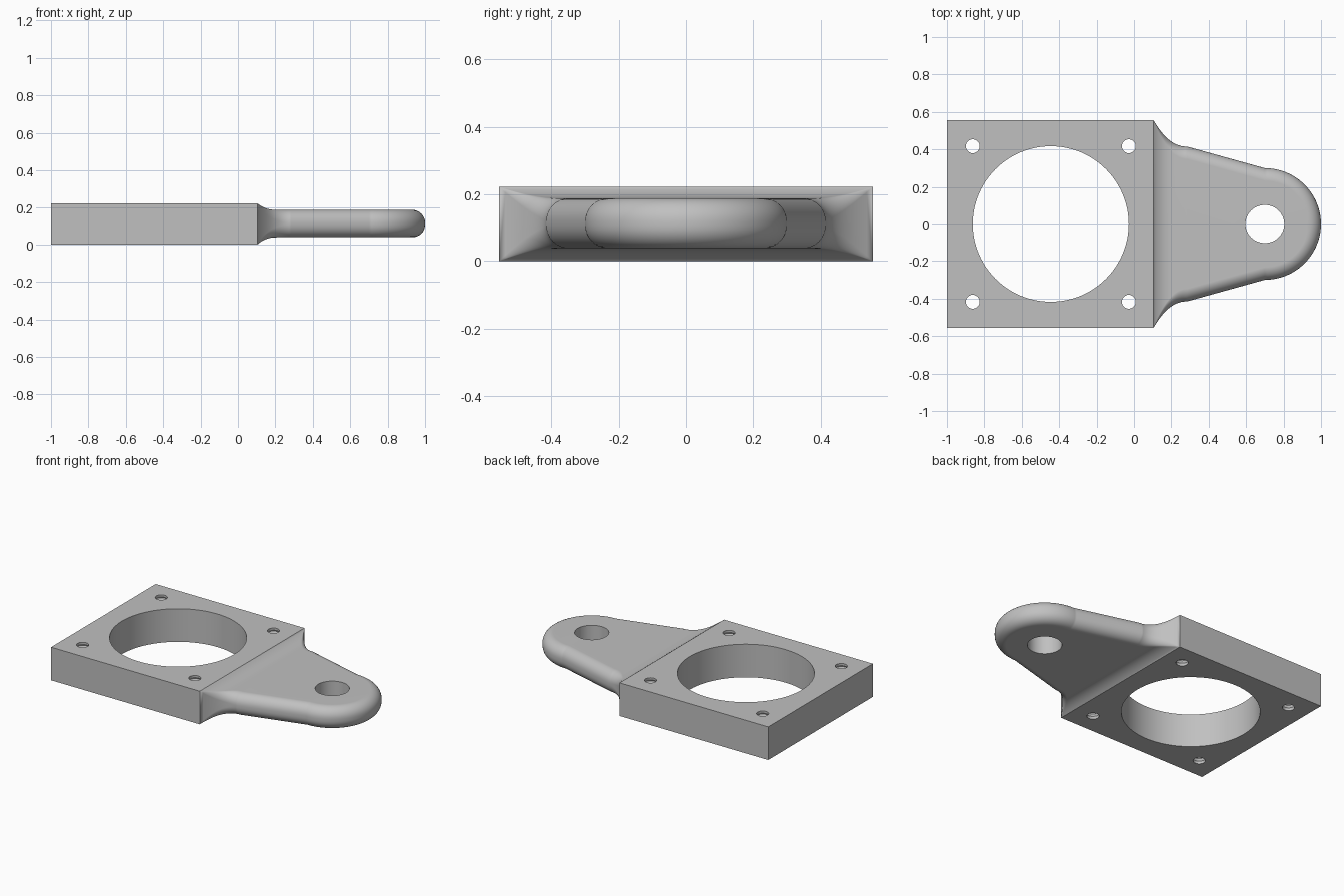
import bpy, bmesh
from math import sin, cos, pi

cube = bpy.data.objects.get("Cube")
if cube:
    bpy.data.objects.remove(cube, do_unlink=True)

HALF_Z, ARM_HALF_Z = 0.111, 0.0755      # half thickness of plate and lug
HALF_Y, ROOT_Y, TIP_R = 0.555, 0.415, 0.3
PLATE_X, ROOT_X, TIP_X = 0.105, 0.285, 0.70
ROUND = 0.068
STEPS = 8                               # segments per rounded edge

grey = bpy.data.materials.new("plain_grey")
grey.use_nodes = True
colour = (0.53, 0.53, 0.53, 1)
grey.diffuse_color = colour
grey.node_tree.nodes["Principled BSDF"].inputs["Base Color"].default_value = colour


def make_object(name, bm):
    bmesh.ops.remove_doubles(bm, verts=bm.verts[:], dist=1e-5)
    bmesh.ops.dissolve_degenerate(bm, edges=bm.edges[:], dist=1e-6)
    bmesh.ops.recalc_face_normals(bm, faces=bm.faces[:])
    mesh = bpy.data.meshes.new(name)
    bm.to_mesh(mesh)
    bm.free()
    mesh.materials.append(grey)
    obj = bpy.data.objects.new(name, mesh)
    bpy.context.collection.objects.link(obj)
    return obj


# Outline stations: x, y, inward direction, half thickness, edge rounding
stations = [(-1, HALF_Y, (0, -1), HALF_Z, 0)]
for i in range(17):                     # flared root of the lug
    s = i / 16
    x = PLATE_X + (ROOT_X - PLATE_X) * s
    y = ROOT_Y + (HALF_Y - ROOT_Y) * (1 - s) ** 2.2
    drop = max(0, 1 - (x - PLATE_X) / 0.1) ** 2.3
    h = ARM_HALF_Z + (HALF_Z - ARM_HALF_Z) * drop
    stations.append((x, y, (0, -1), h, ROUND * (1 - (1 - s) ** 2)))
for i in range(33):                     # round tip, after the straight taper
    a = pi / 2 * (1 - i / 32)
    stations.append((TIP_X + TIP_R * cos(a), TIP_R * sin(a),
                     (-cos(a), -sin(a)), ARM_HALF_Z, ROUND))

# Body: rounded side walls on both sides, bridged above and below
bm = bmesh.new()
angles = [-pi / 2 + pi / 2 * k / STEPS for k in range(STEPS + 1)]
angles = [(a, -1) for a in angles] + [(-a, 1) for a in reversed(angles)]


def column(station, side):
    x, y, (nx, ny), h, r = station
    verts = []
    for a, up in angles:
        inset = r * (1 - cos(a))
        z = HALF_Z + up * (h - r) + r * sin(a)
        if h < HALF_Z:
            z += 0.002 * (HALF_Z - h) / (HALF_Z - ARM_HALF_Z)
        verts.append(bm.verts.new((x + nx * inset, side * (y + ny * inset), z)))
    return verts


pairs = [(column(s, -1), column(s, 1)) for s in stations]
for (a0, b0), (a1, b1) in zip(pairs, pairs[1:]):
    for p, q in ((a0, a1), (b0, b1)):
        for k in range(len(p) - 1):
            bm.faces.new((p[k], q[k], q[k + 1], p[k + 1]))
    for k in (0, -1):
        bm.faces.new((a0[k], a1[k], b1[k], b0[k]))
first_a, first_b = pairs[0]
bm.faces.new((first_a[0], first_a[-1], first_b[-1], first_b[0]))
body = make_object("mounting_bracket", bm)


# Hole cutters, turned from a list of (radius, z) rings
def cutter(name, cx, cy, rings, sides):
    bm = bmesh.new()
    loops = [[bm.verts.new((cx + r * cos(2 * pi * i / sides),
                            cy + r * sin(2 * pi * i / sides), z))
              for i in range(sides)] for r, z in rings]
    for p, q in zip(loops, loops[1:]):
        for i in range(sides):
            j = (i + 1) % sides
            bm.faces.new((p[i], p[j], q[j], q[i]))
    bm.faces.new(loops[0])
    bm.faces.new(loops[-1])
    obj = make_object(name, bm)
    obj.hide_render = True
    return obj


BORE_X, BORE_R = -0.445, 0.417
plain = (-0.1, 0.4)
cutters = [cutter("bore_cutter", BORE_X, 0, [(BORE_R, z) for z in plain], 96),
           cutter("lug_hole_cutter", TIP_X, 0, [(0.104, z) for z in plain], 64)]
thread = [(0.037, -0.1)]
thread += [(0.037 if k % 2 == 0 else 0.044, 0.011 + 0.0125 * k) for k in range(17)]
thread += [(0.037, 0.4)]
for sx in (-1, 1):
    for sy in (-1, 1):
        cutters.append(cutter("screw_hole_cutter", BORE_X + sx * BORE_R,
                              sy * BORE_R, thread, 28))

bpy.ops.object.select_all(action='DESELECT')
body.select_set(True)
bpy.context.view_layer.objects.active = body
for c in cutters:
    mod = body.modifiers.new("hole", 'BOOLEAN')
    mod.operation = 'DIFFERENCE'
    mod.solver = 'EXACT'
    mod.object = c
    bpy.ops.object.modifier_apply(modifier=mod.name)
    bpy.data.objects.remove(c, do_unlink=True)

# Smooth shading with crisp edges
bpy.ops.object.shade_smooth_by_angle(angle=0.5)
weighted = body.modifiers.new("weighted_normals", 'WEIGHTED_NORMAL')
weighted.keep_sharp = True
